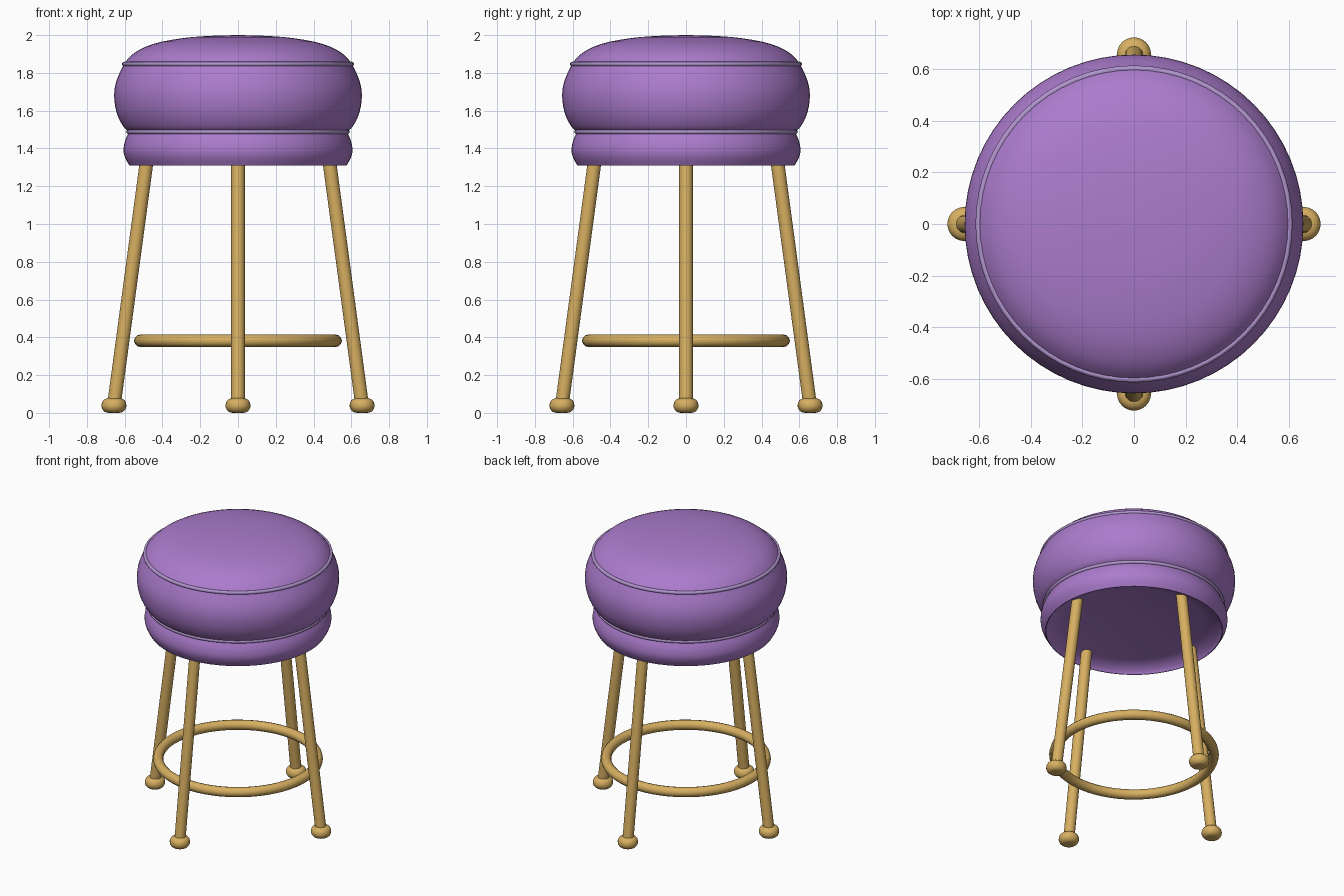
import bpy
import bmesh
import math
from mathutils import Vector

cube = bpy.data.objects.get("Cube")
if cube:
    bpy.data.objects.remove(cube, do_unlink=True)


def make_material(name, rgb):
    mat = bpy.data.materials.new(name)
    mat.use_nodes = True
    colour = (*rgb, 1)
    mat.diffuse_color = colour
    mat.node_tree.nodes["Principled BSDF"].inputs["Base Color"].default_value = colour
    return mat


purple = make_material("purple upholstery", (0.41, 0.20, 0.61))
lilac = make_material("lilac piping", (0.44, 0.30, 0.62))
gold = make_material("warm gold", (0.68, 0.43, 0.12))


def smooth_profile(points, steps=3):
    """Catmull-Rom curve through (radius, height) points."""
    pts = [Vector(p) for p in points]
    pts = [pts[0]] + pts + [pts[-1]]
    out = []
    for a, b, c, d in zip(pts, pts[1:], pts[2:], pts[3:]):
        for i in range(steps):
            t = i / steps
            out.append(0.5 * (2 * b + (c - a) * t + (2 * a - 5 * b + 4 * c - d) * t ** 2
                              + (3 * b - a - 3 * c + d) * t ** 3))
    return out + [pts[-1]]


def lathe(name, profile, mat, segments=64, centre=(0, 0, 0)):
    bm = bmesh.new()
    verts = [bm.verts.new((max(r, 0), 0, z)) for r, z in profile]
    edges = [bm.edges.new(pair) for pair in zip(verts, verts[1:])]
    bmesh.ops.spin(bm, geom=verts + edges, cent=(0, 0, 0), axis=(0, 0, 1),
                   angle=math.tau, steps=segments)
    bmesh.ops.remove_doubles(bm, verts=bm.verts, dist=0.0005)
    bmesh.ops.recalc_face_normals(bm, faces=bm.faces)
    mesh = bpy.data.meshes.new(name)
    bm.to_mesh(mesh)
    bm.free()
    obj = bpy.data.objects.new(name, mesh)
    bpy.context.collection.objects.link(obj)
    obj.location = centre
    finish(obj, name, mat)


def finish(obj, name, mat):
    obj.name = name
    obj.data.materials.append(mat)
    bpy.ops.object.select_all(action='DESELECT')
    obj.select_set(True)
    bpy.context.view_layer.objects.active = obj
    bpy.ops.object.shade_smooth_by_angle(angle=math.radians(50))


def ring(name, radius, thickness, z, mat):
    bpy.ops.mesh.primitive_torus_add(major_radius=radius, minor_radius=thickness,
                                     major_segments=64, minor_segments=12, location=(0, 0, z))
    finish(bpy.context.object, name, mat)


# Upholstered seat: hollow underside, lower band, plump side, domed top
underside = [(0, 1.37), (0.46, 1.36), (0.555, 1.335), (0.57, 1.31)]
band = smooth_profile([(0.575, 1.31), (0.597, 1.35), (0.606, 1.39), (0.598, 1.44), (0.578, 1.485)])
side = smooth_profile([(0.585, 1.495), (0.61, 1.52), (0.643, 1.59), (0.656, 1.68),
                       (0.643, 1.76), (0.605, 1.845)])
top = smooth_profile([(0.603, 1.85), (0.55, 1.905), (0.45, 1.953), (0.3, 1.983),
                      (0.15, 1.996), (0, 2.0)])
lathe("seat_cushion", underside + band + side + top, purple)

# Piping along the two seams
ring("upper_piping", 0.602, 0.012, 1.847, lilac)
ring("lower_piping", 0.580, 0.012, 1.488, lilac)

# Footrest ring
ring("footrest_ring", 0.517, 0.033, 0.382, gold)

# Four splayed legs with rounded feet
foot = smooth_profile([(0, 0), (0.04, 0.002), (0.06, 0.018), (0.066, 0.04),
                       (0.058, 0.064), (0.036, 0.077), (0, 0.08)])
for place, x, y in (("left", 1, 0), ("right", -1, 0), ("front", 0, -1), ("back", 0, 1)):
    direction = Vector((x, y, 0))
    low = direction * 0.657 + Vector((0, 0, 0.04))
    high = direction * 0.473 + Vector((0, 0, 1.41))
    axis = high - low
    bpy.ops.mesh.primitive_cylinder_add(vertices=20, radius=0.036, depth=axis.length,
                                        location=(low + high) / 2,
                                        rotation=axis.to_track_quat('Z', 'Y').to_euler())
    finish(bpy.context.object, place + "_leg", gold)
    lathe(place + "_foot", foot, gold, 24, direction * 0.657)
